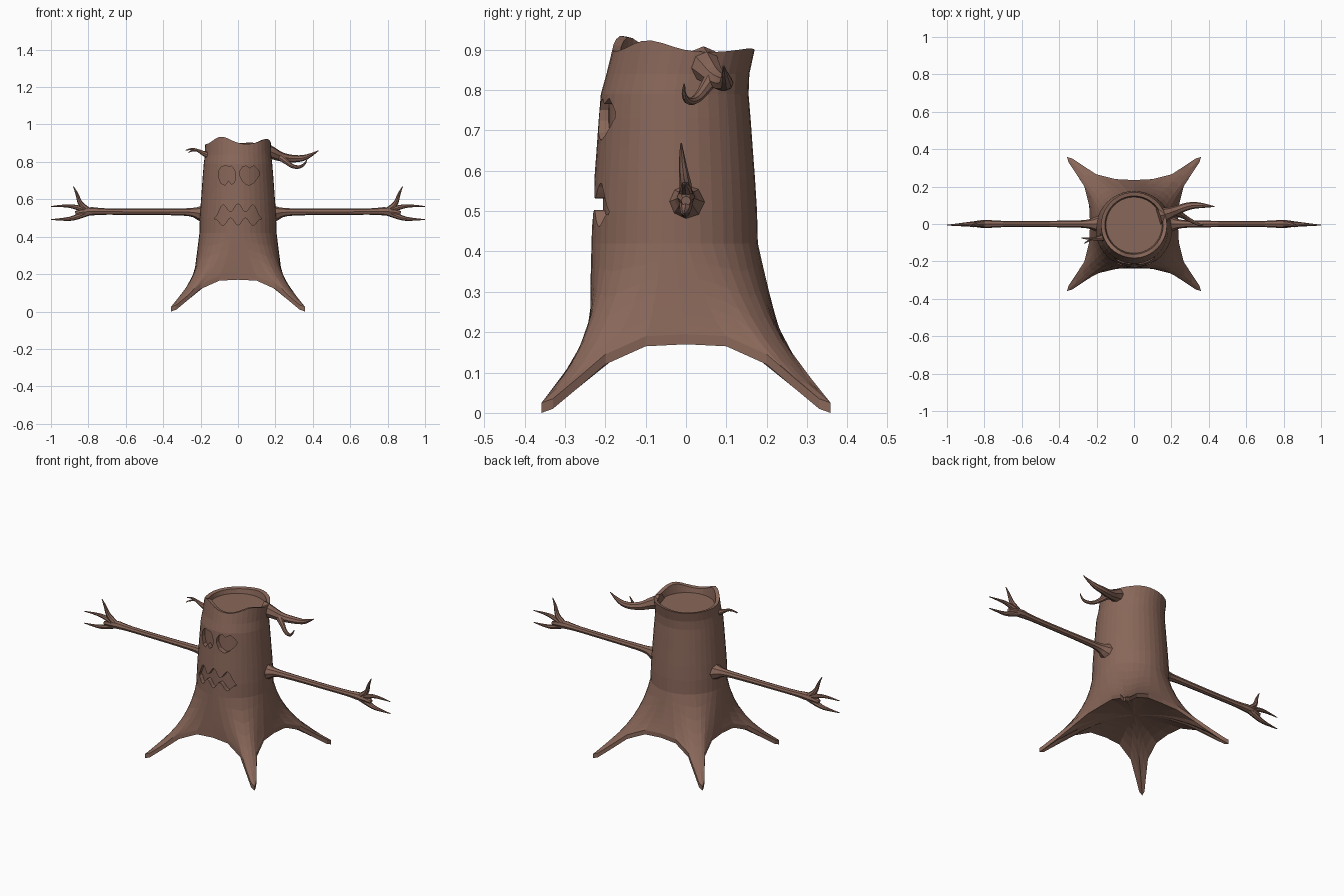
import bpy, bmesh, math
from mathutils import Vector, Matrix

cube = bpy.data.objects.get("Cube")
if cube:
    bpy.data.objects.remove(cube, do_unlink=True)

# Single bark colour
BARK = (0.25, 0.135, 0.1, 1)
bark = bpy.data.materials.new("bark_brown")
bark.use_nodes = True
bark.diffuse_color = BARK
shader = bark.node_tree.nodes["Principled BSDF"]
shader.inputs["Base Color"].default_value = BARK
shader.inputs["Roughness"].default_value = 0.9


def add_object(name, data):
    ob = bpy.data.objects.new(name, data)
    bpy.context.collection.objects.link(ob)
    data.materials.append(bark)
    return ob


def activate(ob):
    bpy.ops.object.select_all(action='DESELECT')
    ob.select_set(True)
    bpy.context.view_layer.objects.active = ob


def finish(bm, name):
    bmesh.ops.recalc_face_normals(bm, faces=bm.faces[:])
    mesh = bpy.data.meshes.new(name)
    bm.to_mesh(mesh)
    bm.free()
    return add_object(name, mesh)


def limb(name, points):
    """Tapered branch through (x, y, z, radius) points."""
    curve = bpy.data.curves.new(name, 'CURVE')
    curve.dimensions = '3D'
    curve.bevel_depth = 1
    curve.bevel_resolution = 2
    curve.use_fill_caps = True
    spline = curve.splines.new('NURBS')
    spline.points.add(len(points) - 1)
    for p, (x, y, z, r) in zip(spline.points, points):
        p.co = (x, y, z, 1)
        p.radius = r
    spline.order_u = 3
    spline.use_endpoint_u = True
    spline.resolution_u = 3
    ob = add_object(name, curve)
    activate(ob)
    bpy.ops.object.convert(target='MESH')
    for poly in bpy.context.object.data.polygons:
        poly.use_smooth = False


# Trunk: four splayed roots blend into a round body
COLS = 40
LEAN = -0.028
# Lower edge from mid side to root tip: sideways, outward, height
EDGE = [(0, .235, .17), (.1, .24, .165), (.2, .265, .12),
        (.27, .31, .06), (.33, .35, .01), (.358, .358, 0)]


def foot(k):
    quarter, j = divmod(k, 10)
    if j <= 5:
        side, out, z = EDGE[j]
        p = Vector((out, side, z))
    else:
        side, out, z = EDGE[10 - j]
        p = Vector((side, out, z))
    return Matrix.Rotation(quarter * math.pi / 2, 3, 'Z') @ p


def polar(angle, r, cy, z):
    return Vector((r * math.cos(angle), cy + r * math.sin(angle), z))


def rim_height(angle):
    def bump(deg, height, width):
        d = (math.degrees(angle) - deg + 180) % 360 - 180
        return height * math.exp(-(d / width) ** 2)
    return .893 + bump(240, .042, 24) + bump(330, .03, 25) + bump(70, .01, 30)


angles = [k * math.tau / COLS for k in range(COLS)]
feet = [foot(k) for k in range(COLS)]
rings = []

# Hollow vault under the roots
for s in (.8, .6, .4, .2):
    rings.append([Vector((p.x * (1 - s), p.y * (1 - s),
                          p.z + (.2 - p.z) * (1 - (1 - s) ** 2))) for p in feet])
rings.reverse()
rings[:] = sorted(rings, key=lambda ring: ring[0].x)
rings.append(feet)

# Root flare
STEPS = 7
for i in range(STEPS + 1):
    t = i / STEPS
    ring = []
    for k, a in enumerate(angles):
        start = feet[k] + Vector((0, 0, .025))
        w = 1 - abs(k % 10 - 5) / 5
        turn = (math.atan2(start.y, start.x) - a + math.pi) % math.tau - math.pi
        mid = polar(a + turn / 2, .225 + .03 * w, LEAN / 2, .27 - .1 * w)
        end = polar(a, .206, LEAN, .42)
        ring.append(start * (1 - t) ** 2 + mid * 2 * t * (1 - t) + end * t * t)
    rings.append(ring)

# Body, broken rim and sunken top
for z, r, cy in [(.5, .204, LEAN), (.58, .199, LEAN), (.66, .193, LEAN),
                 (.73, .188, LEAN), (.79, .183, LEAN), (.84, .177, -.02)]:
    rings.append([polar(a, r, cy, z) for a in angles])
rings.append([polar(a, .176, -.006, rim_height(a)) for a in angles])
rings.append([polar(a, .156, -.006, rim_height(a) - .004) for a in angles])
rings.append([polar(a, .15, -.006, .865) for a in angles])

bm = bmesh.new()
loops = [[bm.verts.new(p) for p in ring] for ring in rings]
for low, high in zip(loops, loops[1:]):
    for k in range(COLS):
        n = (k + 1) % COLS
        bm.faces.new((low[k], low[n], high[n], high[k]))
bm.faces.new(loops[-1])
hub = bm.verts.new((0, 0, .2))
for k in range(COLS):
    bm.faces.new((loops[0][k], hub, loops[0][(k + 1) % COLS]))
trunk = finish(bm, "trunk")

# Carved face: strips of (x, low, high) columns sunk into the bark
right_eye = [(-.105, .72, .75), (-.09, .685, .772), (-.07, .675, .78), (-.05, .7, .775),
             (-.035, .68, .778), (-.02, .69, .76), (-.013, .71, .735)]
left_eye = [(.01, .725, .75), (.025, .695, .775), (.045, .68, .778), (.06, .675, .765),
            (.085, .69, .78), (.105, .715, .76), (.115, .73, .745)]
mouth = []
for i in range(31):
    x = -.122 + i * .244 / 30
    wave = math.cos(x * math.tau / .08)
    edge = (abs(x) / .122) ** 4
    mouth.append((x, .483 - .02 * wave - .012 * edge, .553 + .022 * wave - .03 * edge))

bm = bmesh.new()
for columns, radius in ((right_eye, .188), (left_eye, .188), (mouth, .202)):
    sections = []
    for x, low, high in columns:
        back = LEAN - math.sqrt(radius ** 2 - x * x) + .024
        sections.append([bm.verts.new(p) for p in
                         ((x, -.4, low), (x, back, low), (x, back, high), (x, -.4, high))])
    for s, e in zip(sections, sections[1:]):
        for j in range(4):
            bm.faces.new((s[j], s[(j + 1) % 4], e[(j + 1) % 4], e[j]))
    bm.faces.new(sections[0])
    bm.faces.new(sections[-1])
cutter = finish(bm, "face_cutter")
cutter.hide_render = True
carve = trunk.modifiers.new("carve_face", 'BOOLEAN')
carve.operation = 'DIFFERENCE'
carve.solver = 'EXACT'
carve.object = cutter
activate(trunk)
bpy.ops.object.modifier_apply(modifier=carve.name)
bpy.data.objects.remove(cutter, do_unlink=True)

# Arms with three twig fingers
ARM = {
    "arm": [(.15, 0, .52, .06), (.2, 0, .523, .043), (.235, 0, .53, .024), (.3, 0, .533, .018),
            (.6, 0, .533, .016), (.74, 0, .535, .017), (.8, 0, .537, .026), (.87, 0, .525, .012)],
    "upper_finger": [(.79, 0, .535, .016), (.83, 0, .56, .016), (.85, -.005, .59, .012),
                     (.86, -.01, .63, .008), (.88, -.012, .668, .002)],
    "middle_finger": [(.8, 0, .537, .018), (.86, 0, .558, .013), (.92, -.003, .567, .008),
                      (1, -.006, .562, .002)],
    "lower_finger": [(.8, 0, .53, .018), (.86, 0, .505, .015), (.91, -.003, .492, .01),
                     (1, -.006, .492, .002)],
}
for side, label in ((1, "left"), (-1, "right")):
    for part, points in ARM.items():
        limb(f"{label}_{part}", [(x * side, y, z, r) for x, y, z, r in points])

# Broken side branches near the top
limb("left_branch", [(.13, .04, .865, .045), (.18, .055, .85, .034), (.23, .075, .825, .024),
                     (.3, .1, .815, .02), (.37, .1, .822, .014), (.43, .093, .86, .002)])
limb("left_branch_twig", [(.22, .065, .83, .02), (.26, .045, .8, .014), (.29, .025, .775, .011),
                          (.33, .005, .77, .009), (.36, -.008, .79, .006), (.37, -.004, .815, .002)])
limb("right_twig", [(-.14, -.07, .83, .022), (-.18, -.075, .842, .014), (-.21, -.08, .86, .008),
                    (-.25, -.078, .872, .006), (-.28, -.075, .862, .002)])
limb("right_twig_spur", [(-.22, -.079, .863, .006), (-.25, -.09, .862, .005),
                         (-.265, -.105, .85, .002)])
